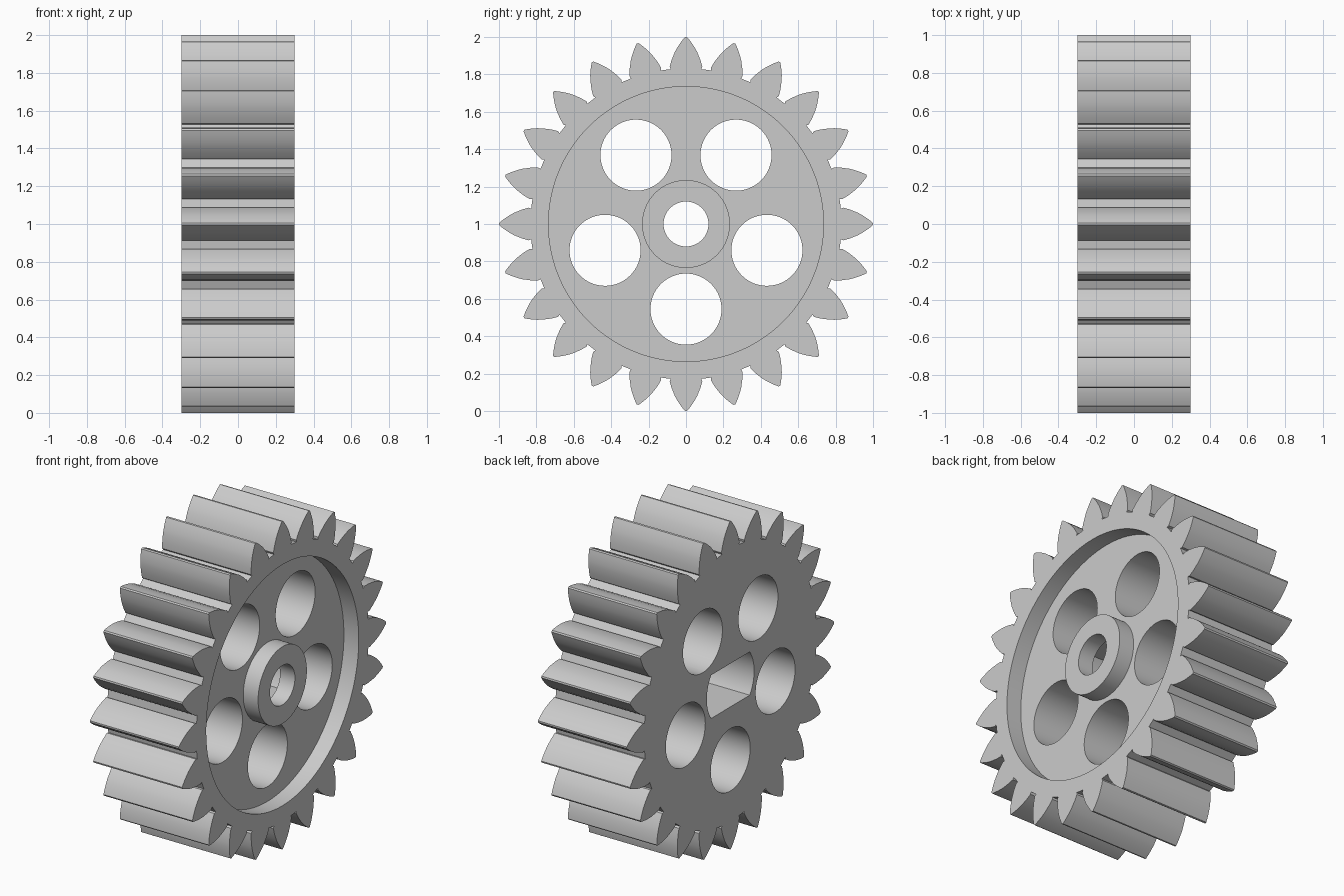
import bpy, bmesh
from math import sin, cos, pi, radians, asin

if "Cube" in bpy.data.objects:
    bpy.data.objects.remove(bpy.data.objects["Cube"], do_unlink=True)

TEETH = 24
HALF = 0.3            # half the gear width
FLOOR = 0.2           # level of the recessed web


def polar(r, a, cy=0.0, cz=0.0):
    return (cy + r * cos(a), cz + r * sin(a))


def circle(r, cy=0.0, cz=0.0, n=96):
    return [polar(r, 2 * pi * i / n, cy, cz) for i in range(n)]


def prism(name, outline, x0, x1):
    """Extrude a (y, z) outline along x."""
    bm = bmesh.new()
    face = bm.faces.new([bm.verts.new((x0, y, z)) for y, z in outline])
    grown = bmesh.ops.extrude_face_region(bm, geom=[face])["geom"]
    moved = [v for v in grown if isinstance(v, bmesh.types.BMVert)]
    bmesh.ops.translate(bm, verts=moved, vec=(x1 - x0, 0, 0))
    bmesh.ops.recalc_face_normals(bm, faces=bm.faces)
    mesh = bpy.data.meshes.new(name)
    bm.to_mesh(mesh)
    bm.free()
    obj = bpy.data.objects.new(name, mesh)
    bpy.context.collection.objects.link(obj)
    return obj


def cut(target, cutter):
    """Subtract the cutter from the target, then discard the cutter."""
    cutter.hide_render = True
    mod = target.modifiers.new("cut", "BOOLEAN")
    mod.operation, mod.solver, mod.object = "DIFFERENCE", "EXACT", cutter
    bpy.context.view_layer.objects.active = target
    bpy.ops.object.modifier_apply(modifier=mod.name)
    bpy.data.objects.remove(cutter, do_unlink=True)


# Toothed body: one flank as (radius, half angle), mirrored around each tooth
flank = [(0.832, 0.098), (0.845, 0.104), (0.88, 0.088), (0.923, 0.064),
         (0.945, 0.049), (0.965, 0.034), (0.985, 0.018), (1.0, 0.005)]
outline = []
for i in range(TEETH):
    mid = pi / 2 + 2 * pi * i / TEETH
    outline += [polar(r, mid - h) for r, h in flank]
    outline += [polar(r, mid + h) for r, h in reversed(flank)]
gear = prism("gear_wheel", outline, -HALF, HALF)

# Ring-shaped recess that leaves the hub standing
recess = prism("recess_cutter", circle(0.735, n=128), FLOOR, HALF + 0.1)
cut(recess, prism("hub_core", circle(0.235), FLOOR - 0.1, HALF + 0.2))
cut(gear, recess)

# Five lightening holes
for i in range(5):
    cy, cz = polar(0.455, radians(-90 + 72 * i))
    cut(gear, prism("hole_cutter", circle(0.19, cy, cz, 64), -0.5, 0.5))

# Round bore through the hub
cut(gear, prism("bore_cutter", circle(0.12, n=64), -0.5, 0.5))

# Double-flatted shaft socket from the other side
R, FLAT = 0.228, 0.132
a = asin(FLAT / R)
arc = [-a + 2 * a * i / 20 for i in range(21)]
socket = [polar(R, t) for t in arc] + [polar(R, t + pi) for t in arc]
cut(gear, prism("socket_cutter", socket, -0.5, FLOOR))

# Colour and shading
grey = bpy.data.materials.new("light_grey")
grey.use_nodes = True
colour = (0.6, 0.6, 0.6, 1)
grey.diffuse_color = colour
grey.node_tree.nodes["Principled BSDF"].inputs["Base Color"].default_value = colour
gear.data.materials.clear()
gear.data.materials.append(grey)
for poly in gear.data.polygons:
    poly.material_index = 0
gear.location.z = 1.0
bpy.ops.object.select_all(action="DESELECT")
gear.select_set(True)
bpy.context.view_layer.objects.active = gear
bpy.ops.object.shade_smooth_by_angle(angle=radians(25))
